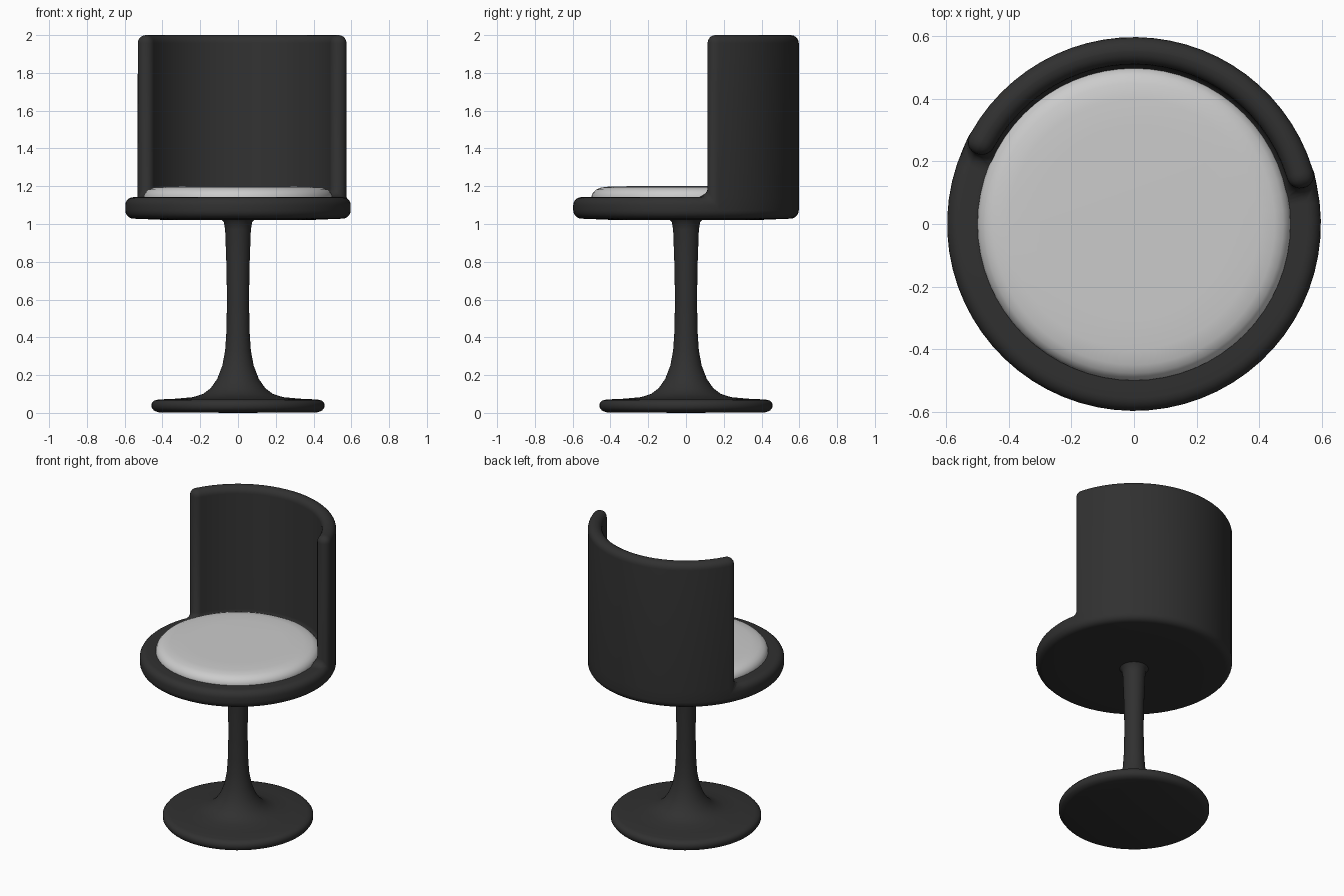
import bpy, bmesh
from math import sin, cos, radians, pi

if "Cube" in bpy.data.objects:
    bpy.data.objects.remove(bpy.data.objects["Cube"])


def material(name, value):
    m = bpy.data.materials.new(name)
    m.diffuse_color = (value, value, value, 1)
    m.use_nodes = True
    m.node_tree.nodes["Principled BSDF"].inputs["Base Color"].default_value = m.diffuse_color
    return m


dark = material("dark_shell", 0.03)
light = material("light_fabric", 0.6)


def finish(bm, name, mat):
    bmesh.ops.recalc_face_normals(bm, faces=bm.faces)
    for f in bm.faces:
        f.smooth = True
    mesh = bpy.data.meshes.new(name)
    bm.to_mesh(mesh)
    bm.free()
    mesh.materials.append(mat)
    ob = bpy.data.objects.new(name, mesh)
    bpy.context.collection.objects.link(ob)
    return ob


def lathe(name, profile, mat, steps=64):
    bm = bmesh.new()
    vs = [bm.verts.new((r, 0, z)) for r, z in profile]
    es = [bm.edges.new(p) for p in zip(vs, vs[1:])]
    bmesh.ops.spin(bm, geom=vs + es, cent=(0, 0, 0), axis=(0, 0, 1),
                   angle=2 * pi, steps=steps, use_merge=True)
    bmesh.ops.remove_doubles(bm, verts=bm.verts, dist=1e-4)
    return finish(bm, name, mat)


# pedestal: flat disc foot flaring into a slim stem
lathe("pedestal", [
    (0, 0), (0.42, 0.003), (0.445, 0.012), (0.457, 0.028), (0.457, 0.05),
    (0.445, 0.065), (0.42, 0.071), (0.33, 0.075), (0.24, 0.083), (0.185, 0.1),
    (0.145, 0.13), (0.11, 0.18), (0.083, 0.25), (0.068, 0.33), (0.062, 0.42),
    (0.058, 0.6), (0.062, 0.8), (0.068, 0.97), (0.075, 1.01), (0.095, 1.03)], dark)

# seat cushion: domed pad
lathe("seat_cushion", [
    (0, 1.1), (0.49, 1.1), (0.5, 1.12), (0.5, 1.148), (0.493, 1.166),
    (0.477, 1.182), (0.45, 1.193), (0.4, 1.199), (0.3, 1.2), (0, 1.2)], light)

# seat shell: disc whose rim is extruded upward into the curved backrest
A0, A1, NB, NF = 12, 156, 28, 40
angles = [A0 + (A1 - A0) * i / NB for i in range(NB)]
angles += [A1 + (360 + A0 - A1) * i / NF for i in range(NF)]
N = len(angles)
bm = bmesh.new()


def ring(r, z):
    return [bm.verts.new((r * cos(radians(a)), r * sin(radians(a)), z)) for a in angles]


rings = [ring(r, z) for r, z in
         [(0.4, 1.022), (0.597, 1.03), (0.597, 1.142), (0.51, 1.142), (0.42, 1.142)]]
rim = []
for k in range(4):
    for i in range(N):
        j = (i + 1) % N
        f = bm.faces.new((rings[k][i], rings[k][j], rings[k + 1][j], rings[k + 1][i]))
        if k == 2 and i < NB:
            rim.append(f)
bm.faces.new(rings[0][::-1])
bm.faces.new(rings[-1])
bmesh.ops.recalc_face_normals(bm, faces=bm.faces)
out = bmesh.ops.extrude_face_region(bm, geom=rim)
bmesh.ops.translate(bm, vec=(0, 0, 0.858),
                    verts=[g for g in out["geom"] if isinstance(g, bmesh.types.BMVert)])
bmesh.ops.delete(bm, geom=[f for f in rim if f.is_valid], context='FACES_ONLY')
shell = finish(bm, "seat_shell_with_backrest", dark)
bev = shell.modifiers.new("rounded_edges", 'BEVEL')
bev.width = 0.042
bev.segments = 5
bev.limit_method = 'ANGLE'
bev.angle_limit = radians(40)
